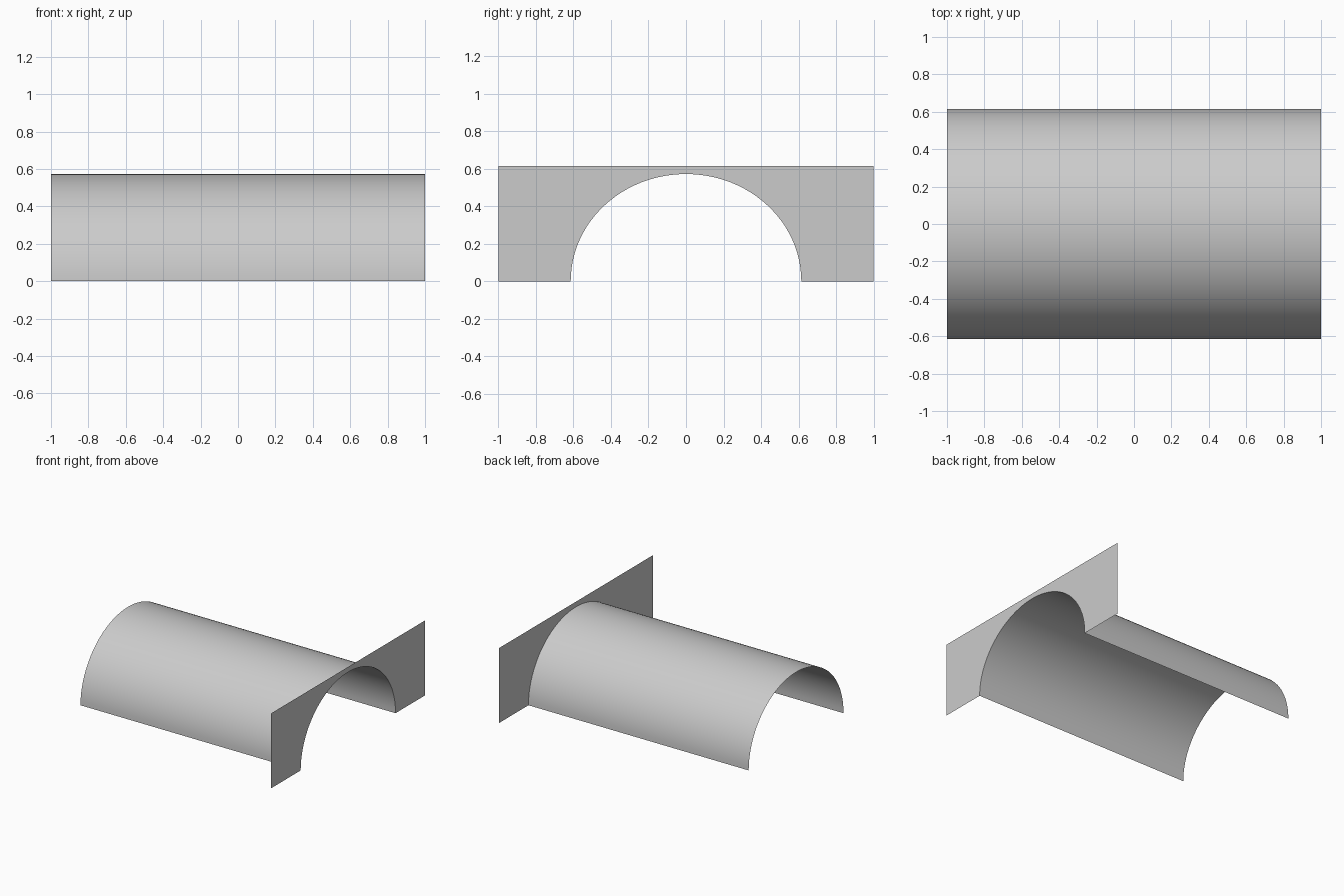
import bpy, bmesh
from math import sin, cos, pi

if "Cube" in bpy.data.objects:
    bpy.data.objects.remove(bpy.data.objects["Cube"])

HALF_W, RISE, TOP, N = 0.615, 0.572, 0.615, 48
arch = [(-HALF_W * cos(pi * i / N), RISE * sin(pi * i / N)) for i in range(N + 1)]


def make_object(name, build, smooth):
    bm = bmesh.new()
    build(bm)
    bmesh.ops.remove_doubles(bm, verts=bm.verts, dist=1e-5)
    mesh = bpy.data.meshes.new(name)
    bm.to_mesh(mesh)
    bm.free()
    for p in mesh.polygons:
        p.use_smooth = smooth
    obj = bpy.data.objects.new(name, mesh)
    bpy.context.collection.objects.link(obj)
    return obj


def quad(bm, *points):
    bm.faces.new([bm.verts.new(p) for p in points])


# Open half-pipe running along x
def vault(bm):
    for (y0, z0), (y1, z1) in zip(arch, arch[1:]):
        quad(bm, (-1, y0, z0), (1, y0, z0), (1, y1, z1), (-1, y1, z1))


# Flat end wall with the arched opening
def wall(bm):
    for (y0, z0), (y1, z1) in zip(arch, arch[1:]):
        quad(bm, (1, y0, z0), (1, y1, z1), (1, y1, TOP), (1, y0, TOP))
    for a, b in ((-1, -HALF_W), (HALF_W, 1)):
        quad(bm, (1, a, 0), (1, b, 0), (1, b, TOP), (1, a, TOP))


make_object("tunnel_vault", vault, True)
make_object("portal_wall", wall, False)
